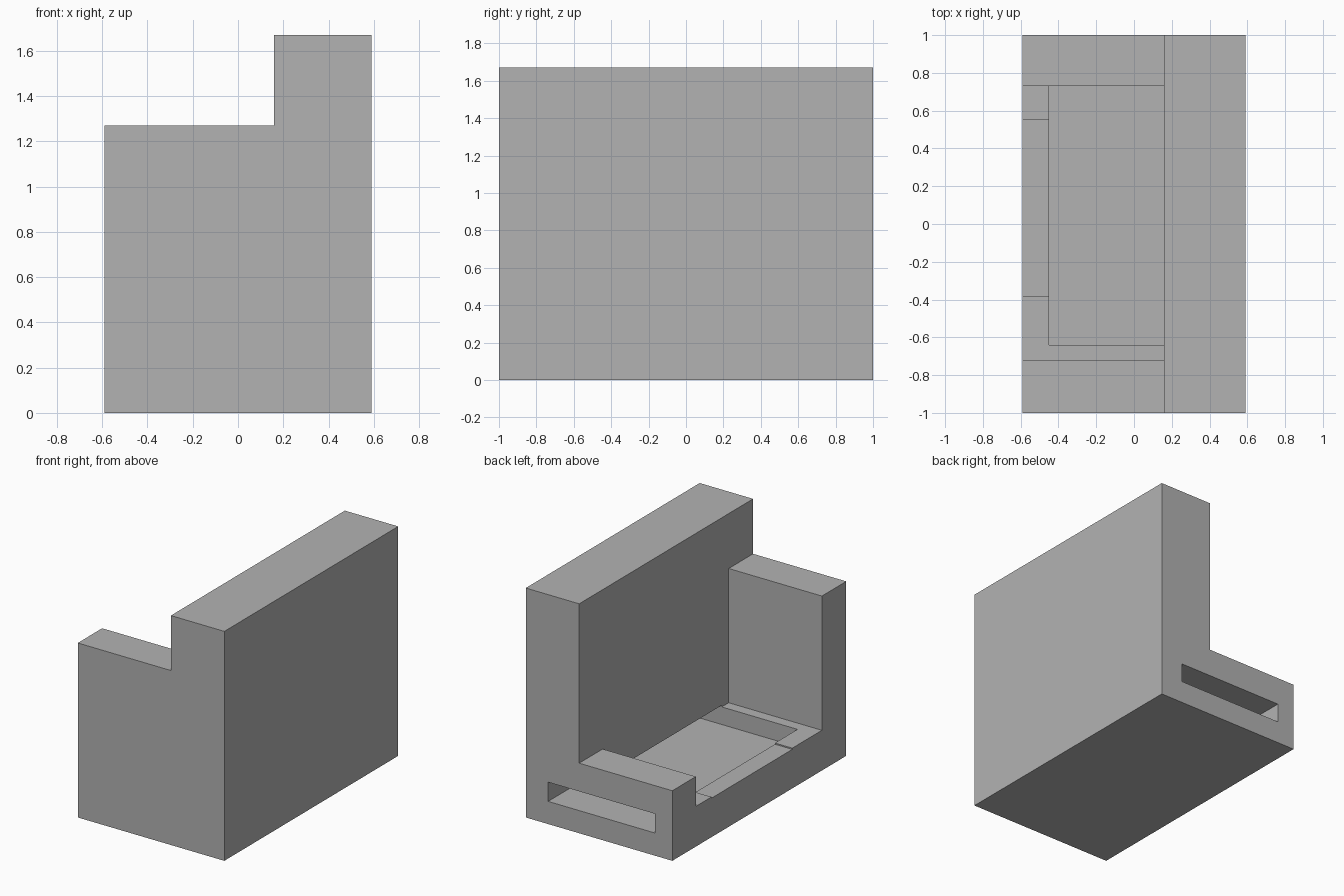
import bpy
import bmesh

cube = bpy.data.objects.get("Cube")
if cube:
    bpy.data.objects.remove(cube, do_unlink=True)

grey = bpy.data.materials.new("plain grey")
grey.use_nodes = True
colour = (0.448, 0.448, 0.448, 1)
grey.diffuse_color = colour
grey.node_tree.nodes["Principled BSDF"].inputs["Base Color"].default_value = colour


def prism(name, profile, x0, x1):
    """Extrude a (y, z) profile along x."""
    bm = bmesh.new()
    face = bm.faces.new([bm.verts.new((x0, y, z)) for y, z in profile])
    side = bmesh.ops.extrude_face_region(bm, geom=[face])["geom"]
    moved = [v for v in side if isinstance(v, bmesh.types.BMVert)]
    bmesh.ops.translate(bm, vec=(x1 - x0, 0, 0), verts=moved)
    bmesh.ops.recalc_face_normals(bm, faces=bm.faces)
    mesh = bpy.data.meshes.new(name)
    bm.to_mesh(mesh)
    bm.free()
    mesh.materials.append(grey)
    obj = bpy.data.objects.new(name, mesh)
    bpy.context.collection.objects.link(obj)
    return obj


def box(name, x0, x1, y0, y1, z0, z1):
    return prism(name, [(y0, z0), (y1, z0), (y1, z1), (y0, z1)], x0, x1)


# Solid block with a tall back along +x
body = box("bench_body", -0.59, 0.59, -1, 1, 0, 1.67)

# Space over the seat, the tall arm and the low arm
seat_profile = [(-1.2, 1.27), (-0.72, 1.27), (-0.72, 0.293), (0.73, 0.293),
                (0.73, 0.51), (1.2, 0.51), (1.2, 2), (-1.2, 2)]
cutters = [
    prism("seat_space_cutter", seat_profile, -0.8, 0.16),
    # Tray channel, open through the low arm and running under the back
    box("channel_cutter", -0.45, 0.41, -0.64, 1.2, 0.165, 0.305),
    # Shallow notch in the seat rim
    box("rim_notch_cutter", -0.8, -0.4, -0.38, 0.55, 0.284, 0.4),
]

# Cut the block and keep the cutters out of sight
for cutter in cutters:
    mod = body.modifiers.new(cutter.name, "BOOLEAN")
    mod.operation = "DIFFERENCE"
    mod.solver = "EXACT"
    mod.object = cutter
bpy.context.view_layer.update()
graph = bpy.context.evaluated_depsgraph_get()
result = bpy.data.meshes.new_from_object(body.evaluated_get(graph))
body.modifiers.clear()
body.data = result
for cutter in cutters:
    bpy.data.objects.remove(cutter, do_unlink=True)
